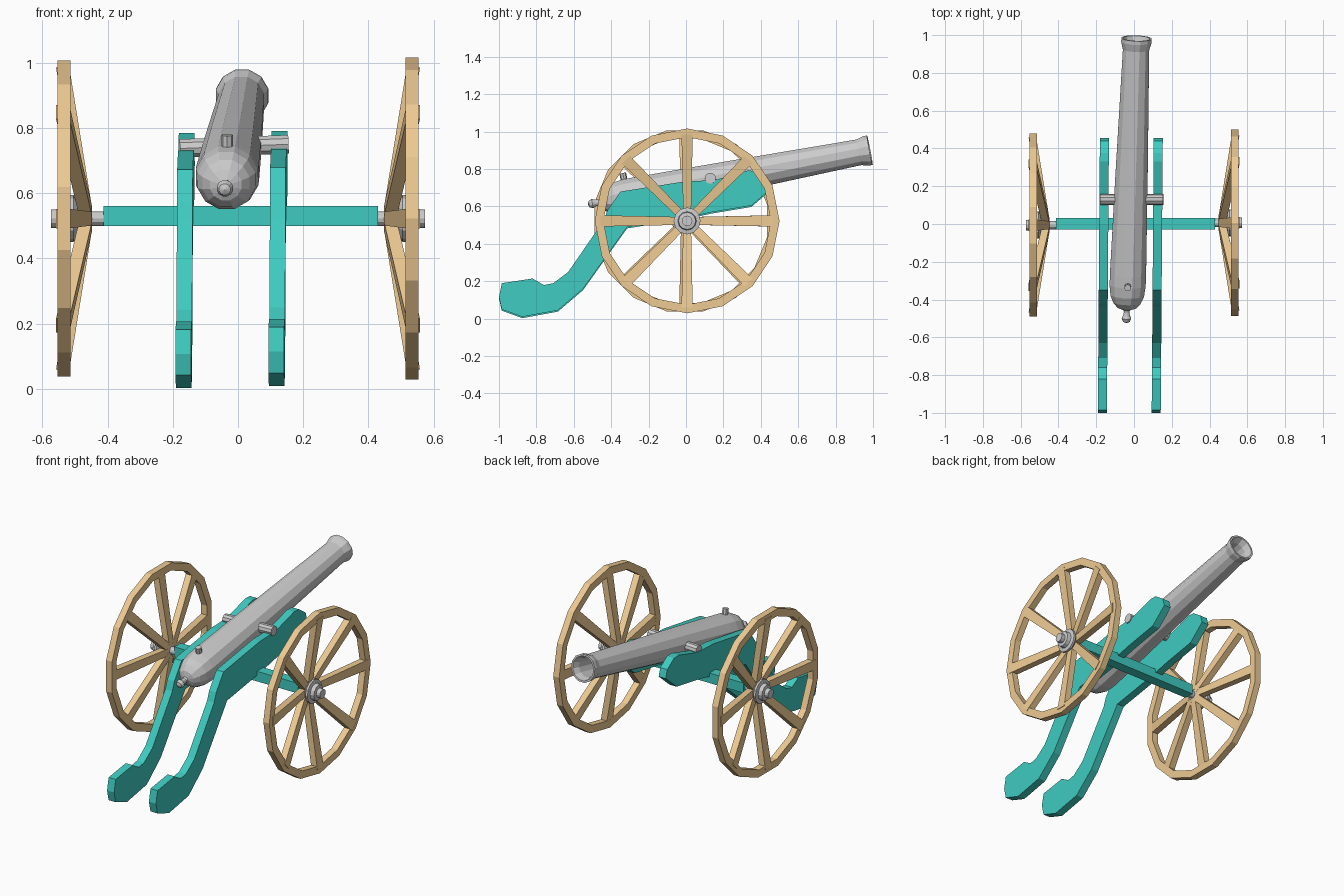
import bpy, bmesh, math
from mathutils import Vector, Matrix

if "Cube" in bpy.data.objects:
    bpy.data.objects.remove(bpy.data.objects["Cube"])


def material(name, rgb):
    m = bpy.data.materials.new(name)
    m.diffuse_color = (*rgb, 1)
    m.use_nodes = True
    m.node_tree.nodes["Principled BSDF"].inputs["Base Color"].default_value = m.diffuse_color
    return m


TEAL = material("teal_paint", (0.05, 0.60, 0.53))
WOOD = material("wheel_wood", (0.85, 0.59, 0.29))


def finish(name, bm, mat=None, matrix=Matrix()):
    bmesh.ops.recalc_face_normals(bm, faces=bm.faces)
    me = bpy.data.meshes.new(name)
    bm.to_mesh(me)
    bm.free()
    ob = bpy.data.objects.new(name, me)
    ob.matrix_world = matrix
    bpy.context.collection.objects.link(ob)
    if mat:
        me.materials.append(mat)
    return ob


def lathe(name, profile, n, matrix, mat=None, closed=False, phase=0.0):
    """Spin (radius, height) points about local z."""
    bm = bmesh.new()
    rings = []
    for r, h in profile:
        if r == 0:
            rings.append([bm.verts.new((0, 0, h))] * n)
        else:
            rings.append([bm.verts.new((r * math.cos(a), r * math.sin(a), h))
                          for a in (phase + math.tau * i / n for i in range(n))])
    pairs = list(zip(rings, rings[1:])) + ([(rings[-1], rings[0])] if closed else [])
    for a, b in pairs:
        for i in range(n):
            j = (i + 1) % n
            bm.faces.new(list(dict.fromkeys((a[i], a[j], b[j], b[i]))))
    return finish(name, bm, mat, matrix)


def axis_matrix(start, direction):
    z = Vector(direction).normalized()
    x = Vector((0, 0, 1)).cross(z).normalized()
    y = z.cross(x)
    m = Matrix((x, y, z)).transposed().to_4x4()
    m.translation = start
    return m


def rod(name, start, end, r, n=10, mat=None):
    length = (Vector(end) - Vector(start)).length
    m = axis_matrix(start, Vector(end) - Vector(start))
    return lathe(name, [(0, 0), (r, 0), (r, length), (0, length)], n, m, mat)


# Barrel with cascabel knob and bore
breech, muzzle = Vector((-0.04, -0.50, 0.615)), Vector((0.013, 0.983, 0.90))
barrel_m = axis_matrix(breech, muzzle - breech)
L = (muzzle - breech).length
lathe("barrel", [(0, -0.025), (0.018, -0.018), (0.026, 0), (0.018, 0.018),
                 (0.015, 0.035), (0.018, 0.045), (0.05, 0.057), (0.075, 0.085),
                 (0.092, 0.125), (0.099, 0.18), (0.099, 0.24), (0.089, 0.75),
                 (0.072, L - 0.06), (0.083, L - 0.02), (0.083, L), (0.072, L),
                 (0.058, L - 0.04), (0.058, L - 0.3), (0, L - 0.3)],
      12, barrel_m, phase=math.radians(15))

# Vent on top of the breech
up = Vector((0, -0.19, 0.98))
base = barrel_m @ Vector((0, 0, 0.19))
rod("vent", base + up * 0.07, base + up * 0.13, 0.018, 8)

# Trunnions
rod("trunnions", (-0.178, 0.13, 0.737), (0.155, 0.13, 0.75), 0.03, 10)

# Carriage cheeks, side profile as (y, z)
CHEEK = [(-0.985, 0.185), (-0.82, 0.21), (-0.76, 0.175), (-0.71, 0.185),
         (-0.63, 0.245), (-0.44, 0.52), (-0.42, 0.575), (-0.35, 0.675),
         (0, 0.73), (0.15, 0.735), (0.33, 0.787), (0.375, 0.785), (0.44, 0.74),
         (0.455, 0.69), (0.35, 0.60), (0.14, 0.565), (0, 0.535), (-0.315, 0.485),
         (-0.55, 0.155), (-0.685, 0.04), (-0.875, 0.005), (-0.985, 0.045),
         (-1.0, 0.11)]
for name, x0, dz in (("left_cheek", -0.160, -0.003), ("right_cheek", 0.125, 0.004)):
    bm = bmesh.new()
    face = bm.faces.new([bm.verts.new((x0 - 0.024 + 0.0075 * y, y, z + dz))
                         for y, z in CHEEK])
    ext = bmesh.ops.extrude_face_region(bm, geom=[face])["geom"]
    bmesh.ops.translate(bm, vec=(0.048, 0, 0),
                        verts=[v for v in ext if isinstance(v, bmesh.types.BMVert)])
    finish(name, bm, TEAL)

# Axle beam
bm = bmesh.new()
bmesh.ops.create_cube(bm, size=1, matrix=Matrix.Translation((0.008, 0.002, 0.53))
                      @ Matrix.Diagonal((0.842, 0.062, 0.062, 1)))
finish("axle_beam", bm, TEAL)

# Wheels: rim, dished spokes and turned hub, local z pointing outward
for side, s, cy, phase in (("left", -1, -0.006, 11.25), ("right", 1, 0.006, 0)):
    m = axis_matrix((0, cy, 0.522), (s, 0, 0))
    lathe(side + "_wheel_rim", [(0.448, 0.514), (0.494, 0.514), (0.494, 0.554), (0.448, 0.554)],
          16, m, WOOD, closed=True, phase=math.radians(phase))
    bm = bmesh.new()
    for i in range(8):
        rot = Matrix.Rotation(i * math.tau / 8, 4, 'Z')
        ends = []
        for r, half, lo, hi in ((0.03, 0.021, 0.447, 0.487), (0.463, 0.03, 0.517, 0.558)):
            ends.append([bm.verts.new(rot @ Vector((r, w, h))) for w, h in
                         ((-half, lo), (half, lo), (half, hi), (-half, hi))])
        a, b = ends
        bm.faces.new(a)
        bm.faces.new(b)
        for k in range(4):
            bm.faces.new((a[k], a[(k + 1) % 4], b[(k + 1) % 4], b[k]))
    finish(side + "_wheel_spokes", bm, WOOD, m)
    lathe(side + "_hub", [(0, 0.41), (0.022, 0.41), (0.022, 0.447), (0.045, 0.452),
                          (0.06, 0.495), (0.072, 0.505), (0.072, 0.518), (0.05, 0.522),
                          (0.046, 0.545), (0.028, 0.548), (0.028, 0.573), (0, 0.573)],
          12, m)
